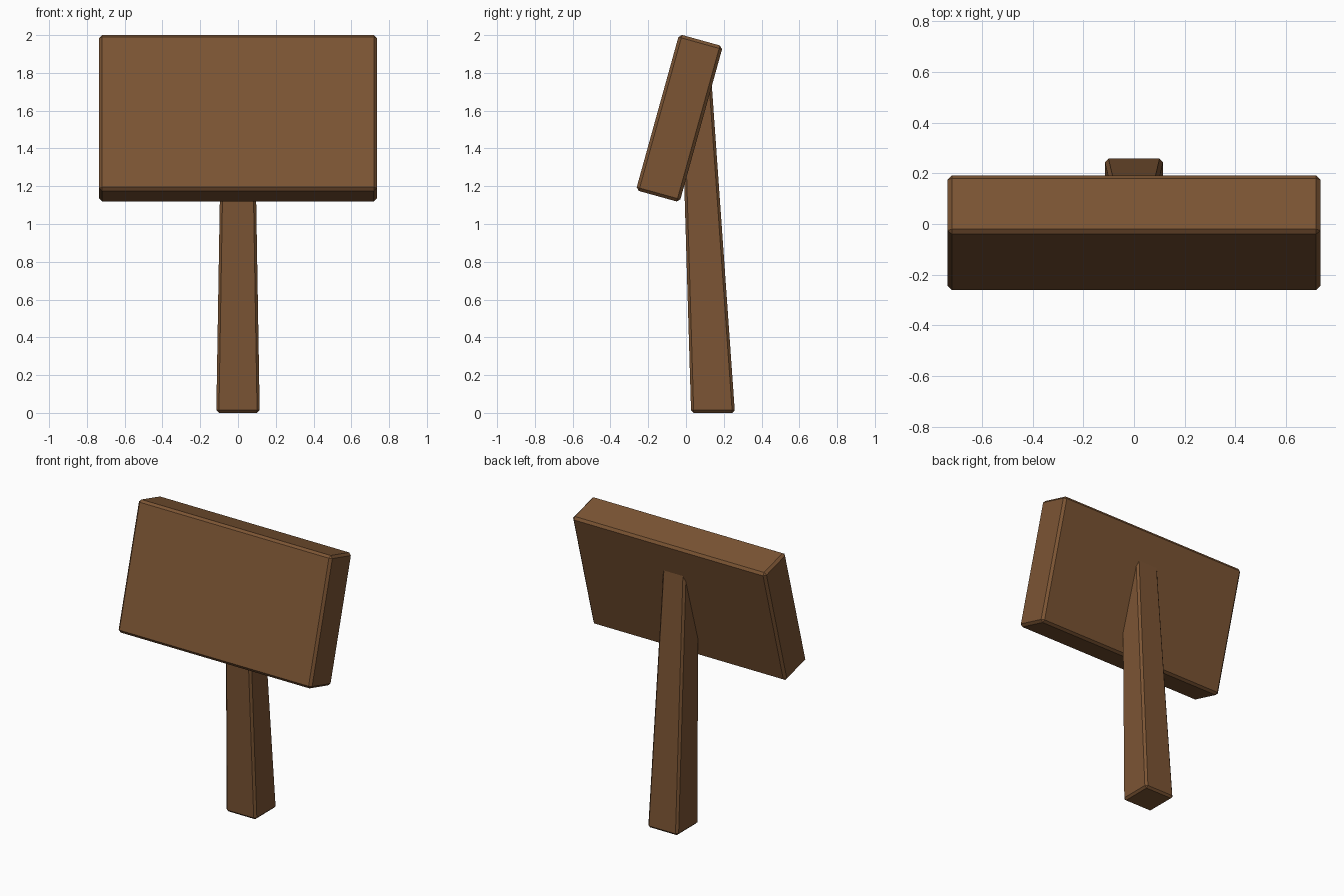
import bpy, bmesh, math
from mathutils import Matrix

old = bpy.data.objects.get("Cube")
if old:
    bpy.data.objects.remove(old, do_unlink=True)

# Brown wood colour
wood = bpy.data.materials.new("brown wood")
wood.use_nodes = True
brown = (0.2, 0.09, 0.034, 1)
wood.diffuse_color = brown
wood.node_tree.nodes["Principled BSDF"].inputs["Base Color"].default_value = brown


def chamfered_block(name, shape, chamfer):
    """Unit cube reshaped by a function, with chamfered edges."""
    bm = bmesh.new()
    bmesh.ops.create_cube(bm, size=1)
    shape(bm)
    bmesh.ops.bevel(bm, geom=bm.edges[:], offset=chamfer, segments=1,
                    affect='EDGES', clamp_overlap=True)
    bmesh.ops.recalc_face_normals(bm, faces=bm.faces[:])
    mesh = bpy.data.meshes.new(name)
    bm.to_mesh(mesh)
    bm.free()
    mesh.materials.append(wood)
    obj = bpy.data.objects.new(name, mesh)
    bpy.context.collection.objects.link(obj)
    return obj


def size_board(bm):
    bmesh.ops.transform(bm, matrix=Matrix.Diagonal((1.47, 0.24, 0.857, 1)), verts=bm.verts)


def taper_post(bm):
    # Half width, front, back and height of each end
    for v in bm.verts:
        half, front, back, z = (0.085, -0.027, 0.132, 1.8) if v.co.z > 0 else (0.115, 0.027, 0.259, 0)
        v.co = (math.copysign(half, v.co.x), back if v.co.y > 0 else front, z)


# Sign board, leaning back
board = chamfered_block("sign_board", size_board, 0.016)
board.location = (0, -0.035, 1.56)
board.rotation_euler.x = math.radians(-15.5)

# Tapered post, ending inside the board
chamfered_block("post", taper_post, 0.014)
